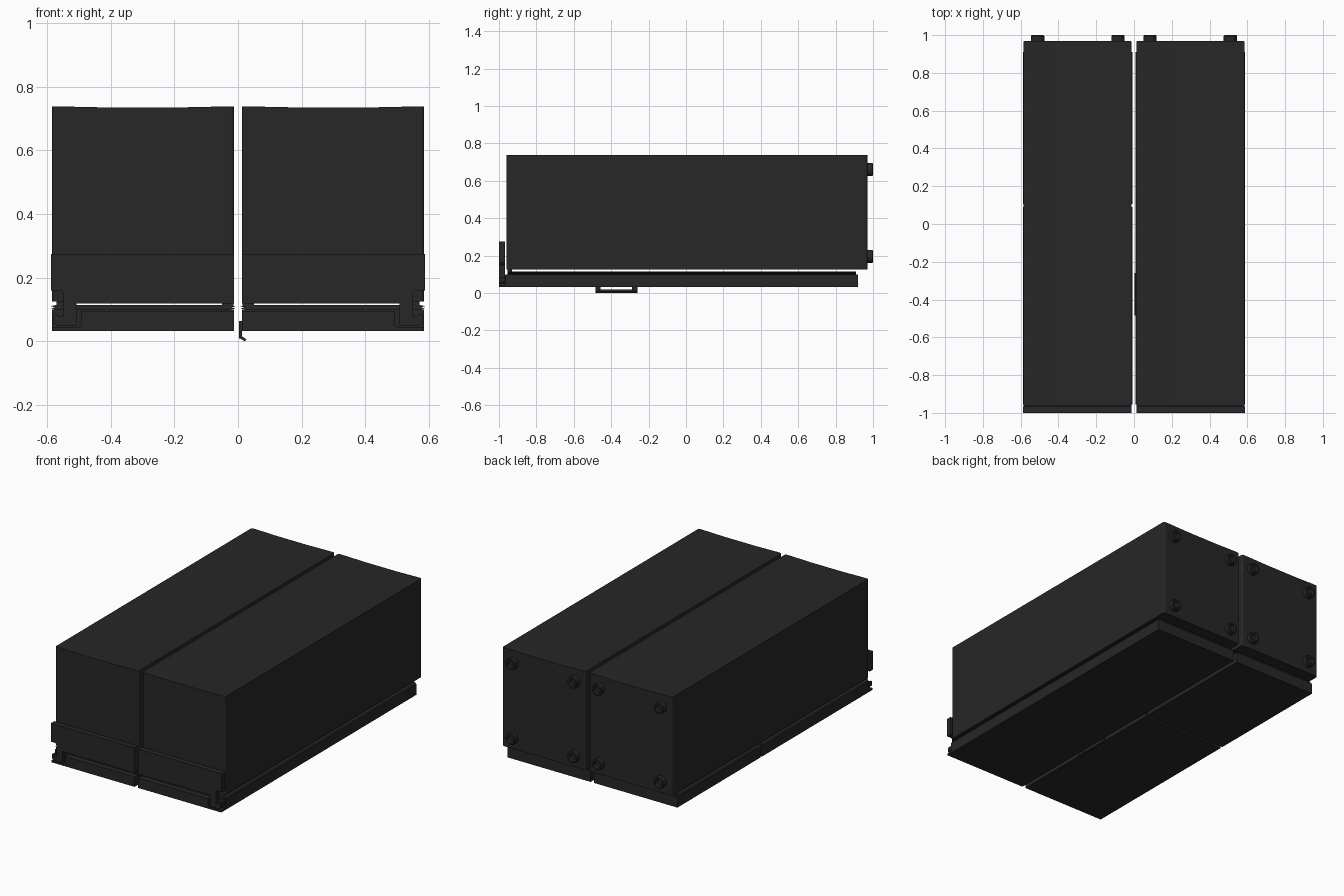
import bpy, bmesh, math
from mathutils import Matrix

if "Cube" in bpy.data.objects:
    bpy.data.objects.remove(bpy.data.objects["Cube"])

dark = bpy.data.materials.new("dark_plastic")
dark.diffuse_color = (0.02, 0.02, 0.02, 1)
dark.use_nodes = True
dark.node_tree.nodes["Principled BSDF"].inputs["Base Color"].default_value = dark.diffuse_color


def finish(bm, name, side=1):
    if side < 0:
        bmesh.ops.scale(bm, vec=(-1, 1, 1), verts=bm.verts)
    bmesh.ops.recalc_face_normals(bm, faces=bm.faces)
    me = bpy.data.meshes.new(name)
    bm.to_mesh(me)
    bm.free()
    me.materials.append(dark)
    ob = bpy.data.objects.new(name, me)
    bpy.context.collection.objects.link(ob)
    return ob


def extrude_y(name, profile, y0, y1, side=1, bevel_vertical=0):
    """Extrude an x/z outline from y0 to y1."""
    bm = bmesh.new()
    face = bm.faces.new([bm.verts.new((x, y0, z)) for x, z in profile])
    res = bmesh.ops.extrude_face_region(bm, geom=[face])
    verts = [g for g in res["geom"] if isinstance(g, bmesh.types.BMVert)]
    bmesh.ops.translate(bm, vec=(0, y1 - y0, 0), verts=verts)
    if bevel_vertical:
        xs = [v.co.x for v in bm.verts]
        lo, hi = min(xs), max(xs)
        # only the front and back upright edges of a case
        edges = [e for e in bm.edges
                 if abs(e.verts[0].co.z - e.verts[1].co.z) > 0.3
                 and (abs(e.verts[0].co.x - lo) < 1e-5 or abs(e.verts[0].co.x - hi) < 1e-5)]
        bmesh.ops.bevel(bm, geom=edges, offset=bevel_vertical, segments=3,
                        profile=0.5, affect='EDGES')
    return finish(bm, name, side)


def rect(x0, x1, z0, z1):
    return [(x0, z0), (x1, z0), (x1, z1), (x0, z1)]


def foot(name, x, z, side):
    """Round foot with a recessed centre, turned about the y axis."""
    bm = bmesh.new()
    prof = [(0.035, 0.965), (0.035, 0.996), (0.031, 1.0), (0.022, 1.0), (0.018, 0.985), (0, 0.985)]
    vs = [bm.verts.new((r, y, 0)) for r, y in prof]
    es = [bm.edges.new(p) for p in zip(vs, vs[1:])]
    bmesh.ops.spin(bm, geom=vs + es, cent=(0, 0, 0), axis=(0, 1, 0),
                   angle=math.tau, steps=24, use_duplicate=False)
    bmesh.ops.remove_doubles(bm, verts=bm.verts, dist=1e-5)
    bmesh.ops.translate(bm, vec=(x, 0, z), verts=bm.verts)
    ob = finish(bm, name, side)
    bpy.context.view_layer.objects.active = ob
    ob.select_set(True)
    bpy.ops.object.shade_smooth_by_angle(angle=math.radians(30))
    ob.select_set(False)


IN, OUT = 0.012, 0.585

for label, s in (("left", -1), ("right", 1)):
    # tall case with a slightly dished top
    extrude_y(label + "_case",
              [(IN, 0.125), (OUT, 0.125), (OUT, 0.738), (OUT - 0.04, 0.738), (0.41, 0.735),
               (0.19, 0.735), (IN + 0.04, 0.738), (IN, 0.738)], -0.96, 0.97, s, 0.01)

    # back feet
    for i, x in enumerate((0.085, 0.51)):
        for j, z in enumerate((0.195, 0.66)):
            foot(f"{label}_foot_{i}{j}", x, z, s)

    # front plate with its hooked latch on the outer end
    extrude_y(label + "_front_plate",
              [(IN, 0.12), (0.508, 0.12), (0.508, 0.05), (0.57, 0.05), (0.58, 0.06),
               (0.58, 0.085), (0.568, 0.085), (0.562, 0.078), (0.548, 0.078),
               (0.548, 0.15), (0.556, 0.16), (OUT + 0.003, 0.16), (OUT + 0.003, 0.275),
               (IN, 0.275)], -1.0, -0.967, s)

    # base tray (the left one is split in two) and its notched front lip
    spans = [(-0.965, 0.92)] if s > 0 else [(-0.965, 0.09), (0.105, 0.92)]
    for k, (a, b) in enumerate(spans):
        extrude_y(f"{label}_tray_{k}", rect(IN, OUT, 0.033, 0.1), a, b, s)
        # ridged rail between the tray and the case
        extrude_y(f"{label}_rail_{k}",
                  [(0.03, 0.099), (0.57, 0.099), (0.587, 0.104), (0.575, 0.107),
                   (0.588, 0.111), (0.57, 0.115), (0.05, 0.115), (0.007, 0.111),
                   (0.02, 0.107), (0.008, 0.104)], max(a, -0.955), min(b, 0.91), s)
    extrude_y(label + "_tray_lip",
              [(IN, 0.033), (OUT, 0.033), (OUT, 0.044), (0.5, 0.044), (0.492, 0.052),
               (0.492, 0.095), (IN, 0.095)], -1.0, -0.964, s)
    # pads carrying the case at the inner and outer edges
    for n, (x0, x1) in enumerate(((0.014, 0.05), (0.53, 0.57))):
        extrude_y(f"{label}_pad_{n}", rect(x0, x1, 0.11, 0.127), -0.955, -0.93, s)

# pull handle: two posts and a bent grip under the centre gap
for n, y in enumerate((-0.485, -0.288)):
    extrude_y(f"handle_post_{n}", rect(0.003, 0.013, 0.01, 0.065), y, y + 0.028)
extrude_y("handle_grip",
          [(0.003, 0.012), (0.022, 0.0), (0.026, 0.007), (0.013, 0.016), (0.003, 0.018)],
          -0.485, -0.26)
